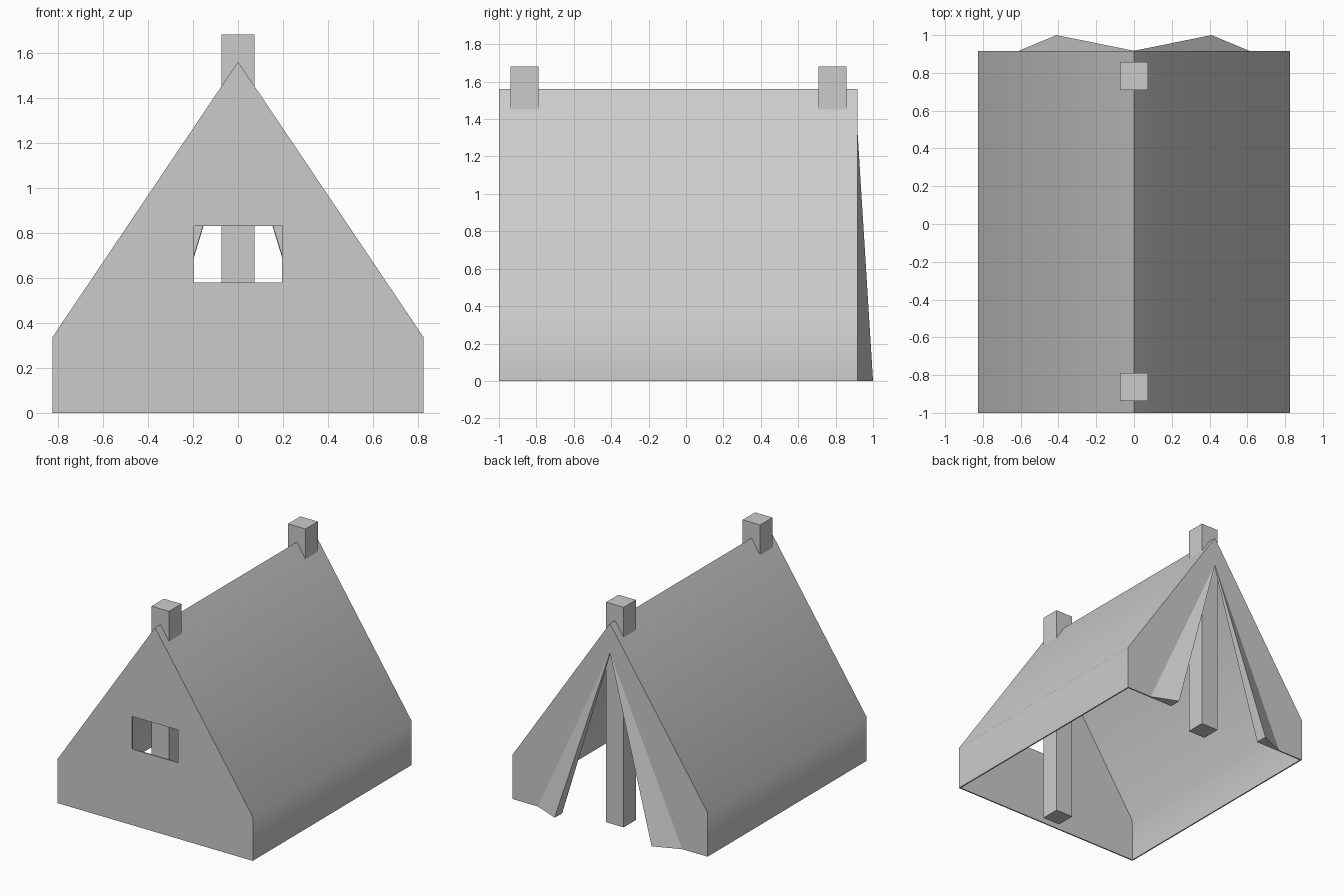
import bpy, bmesh, math

if "Cube" in bpy.data.objects:
    bpy.data.objects.remove(bpy.data.objects["Cube"])

grey = bpy.data.materials.new("light grey")
grey.diffuse_color = (0.6, 0.6, 0.6, 1)
grey.use_nodes = True
grey.node_tree.nodes["Principled BSDF"].inputs["Base Color"].default_value = grey.diffuse_color

W, EAVE, TOP = 0.825, 0.335, 1.56      # half width, wall height, ridge height
FRONT, BACK = -1.0, 0.917              # end walls
SLIT = 1.335                           # top of the door slit


def make(name, polys, mirror=False):
    """Object from polygons, optionally mirrored in x and welded."""
    bm = bmesh.new()
    for s in ((1, -1) if mirror else (1,)):
        for poly in polys:
            bm.faces.new([bm.verts.new((s * x, y, z)) for x, y, z in poly])
    bmesh.ops.remove_doubles(bm, verts=bm.verts, dist=1e-4)
    bmesh.ops.recalc_face_normals(bm, faces=bm.faces)
    bm.normal_update()
    # make sure the open shell faces outwards
    front = min(bm.faces, key=lambda f: f.calc_center_median().y)
    if front.normal.y > 0:
        bmesh.ops.reverse_faces(bm, faces=bm.faces)
    me = bpy.data.meshes.new(name)
    bm.to_mesh(me)
    bm.free()
    ob = bpy.data.objects.new(name, me)
    bpy.context.collection.objects.link(ob)
    me.materials.append(grey)
    return ob


def at_y(y, pts):
    return [(x, y, z) for x, z in pts]


# canvas: half of the sides, front with window, back with slit
side = [(W, FRONT, 0), (W, BACK, 0), (W, BACK, EAVE), (W, FRONT, EAVE)]
roof = [(W, FRONT, EAVE), (W, BACK, EAVE), (0, BACK, TOP), (0, FRONT, TOP)]
front = at_y(FRONT, [(0, 0), (W, 0), (W, EAVE), (0, TOP), (0, 0.83),
                     (0.195, 0.83), (0.195, 0.58), (0, 0.58)])
back = at_y(BACK, [(0.41, 0), (W, 0), (W, EAVE), (0, TOP), (0, SLIT)])
canvas = make("canvas", [side, roof, front, back], mirror=True)

# cloth thickness, then smooth eaves with sharp gables
bpy.context.view_layer.objects.active = canvas
canvas.select_set(True)
sol = canvas.modifiers.new("thickness", 'SOLIDIFY')
sol.thickness = 0.01
sol.offset = -1
sol.use_even_offset = True
bpy.ops.object.modifier_apply(modifier=sol.name)
bpy.ops.object.shade_smooth_by_angle(angle=math.radians(40))

# door flaps: wedges bulging out beside the slit
for s, label in ((1, "right"), (-1, "left")):
    a, b = (s * 0.61, BACK, 0), (s * 0.41, 1.0, 0)
    c, d = (s * 0.405, BACK, 0), (0, BACK, SLIT)
    make("door_flap_" + label, [[a, b, c], [a, b, d], [b, c, d], [a, c, d]])

# square poles
for y, label in ((-0.863, "front"), (0.783, "back")):
    bpy.ops.mesh.primitive_cube_add(size=1, location=(0, y, 0.84))
    pole = bpy.context.object
    pole.name = label + "_pole"
    pole.scale = (0.148, 0.148, 1.68)
    pole.data.materials.append(grey)
